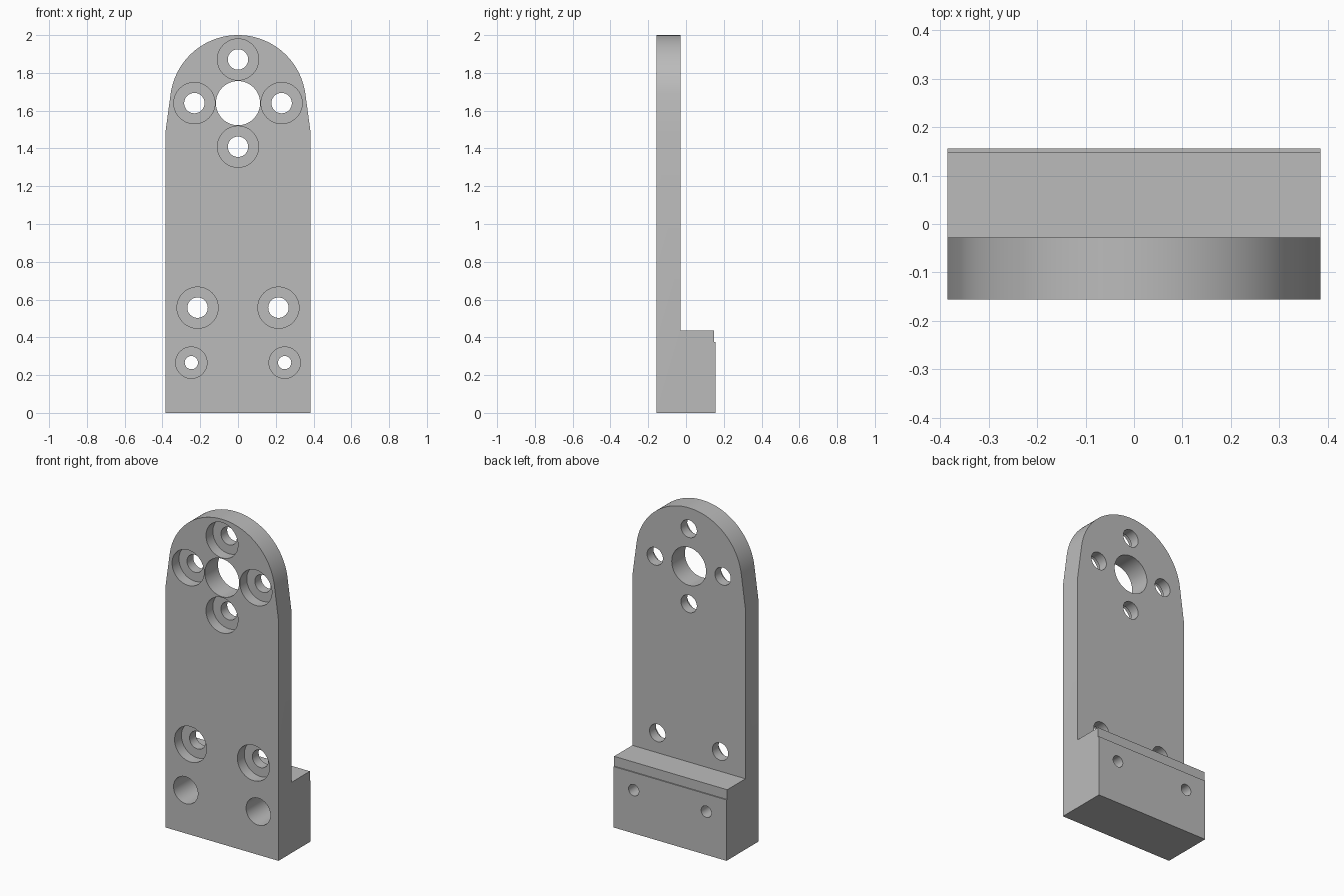
import bpy, bmesh, math
from mathutils import Vector

if "Cube" in bpy.data.objects:
    bpy.data.objects.remove(bpy.data.objects["Cube"], do_unlink=True)

FRONT, PLATE_BACK, STEP_BACK, BACK = -0.156, -0.028, 0.149, 0.156
HUB = 1.64            # height of the rounded end's centre

grey = bpy.data.materials.new("plain grey")
grey.use_nodes = True
colour = (0.5, 0.5, 0.5, 1)
grey.diffuse_color = colour
grey.node_tree.nodes["Principled BSDF"].inputs["Base Color"].default_value = colour


def make_object(name, bm):
    bmesh.ops.recalc_face_normals(bm, faces=bm.faces)
    mesh = bpy.data.meshes.new(name)
    bm.to_mesh(mesh)
    bm.free()
    mesh.materials.append(grey)
    obj = bpy.data.objects.new(name, mesh)
    bpy.context.collection.objects.link(obj)
    return obj


def prism(name, points, direction):
    bm = bmesh.new()
    face = bm.faces.new([bm.verts.new(p) for p in points])
    geom = bmesh.ops.extrude_face_region(bm, geom=[face])["geom"]
    moved = [g for g in geom if isinstance(g, bmesh.types.BMVert)]
    bmesh.ops.translate(bm, verts=moved, vec=Vector(direction))
    return make_object(name, bm)


def add_bore(bm, x, z, steps, sides=48):
    """Closed stepped cylinder along y; steps are (y, radius) pairs."""
    rings = []
    for y, r in steps:
        angles = [math.tau * i / sides for i in range(sides)]
        rings.append([bm.verts.new((x + r * math.cos(a), y, z + r * math.sin(a)))
                      for a in angles])
    for a, b in zip(rings, rings[1:]):
        for i in range(sides):
            j = (i + 1) % sides
            bm.faces.new((a[i], a[j], b[j], b[i]))
    bm.faces.new(rings[0])
    bm.faces.new(rings[-1])


def boolean(target, cutter, operation):
    mod = target.modifiers.new(operation.lower(), 'BOOLEAN')
    mod.object, mod.operation, mod.solver = cutter, operation, 'EXACT'
    bpy.context.view_layer.objects.active = target
    bpy.ops.object.modifier_apply(modifier=mod.name)
    bpy.data.objects.remove(cutter, do_unlink=True)


# Side section: thin upright plate with a thick stepped foot
section = [(FRONT, -0.1), (BACK, -0.1), (BACK, 0.375), (STEP_BACK, 0.375),
           (STEP_BACK, 0.435), (PLATE_BACK, 0.435), (PLATE_BACK, 2.1), (FRONT, 2.1)]
bracket = prism("mounting_bracket", [(-0.5, y, z) for y, z in section], (1, 0, 0))

# Front outline: straight sides, slight taper, round top
start, count, radius = math.radians(7.7), 64, 0.36
outline = [(-0.385, 0), (0.385, 0), (0.385, 1.48)]
for i in range(count + 1):
    a = start + (math.pi - 2 * start) * i / count
    outline.append((radius * math.cos(a), HUB + radius * math.sin(a)))
outline.append((-0.385, 1.48))
boolean(bracket, prism("outline_cutter", [(x, -0.3, z) for x, z in outline], (0, 0.6, 0)),
        'INTERSECT')

# Centre bore, counterbored plate holes and deep foot holes
bores = bmesh.new()
add_bore(bores, 0, HUB, [(-0.3, 0.117), (0.3, 0.117)])
floor = FRONT + 0.067
plate_steps = [(-0.3, 0.109), (floor, 0.109), (floor, 0.054), (0.3, 0.054)]
deep = FRONT + 0.22
foot_steps = [(-0.3, 0.083), (deep, 0.083), (deep, 0.035), (0.3, 0.035)]
for s in (-1, 1):
    add_bore(bores, s * 0.231, HUB, plate_steps)
    add_bore(bores, 0, HUB + s * 0.231, plate_steps)
    add_bore(bores, s * 0.214, 0.557, plate_steps)
    add_bore(bores, s * 0.247, 0.266, foot_steps)
boolean(bracket, make_object("bore_cutter", bores), 'DIFFERENCE')

# Smooth the curved walls, keep the edges sharp
bpy.ops.object.select_all(action='DESELECT')
bracket.select_set(True)
bpy.context.view_layer.objects.active = bracket
bpy.ops.object.shade_smooth_by_angle(angle=math.radians(20))
